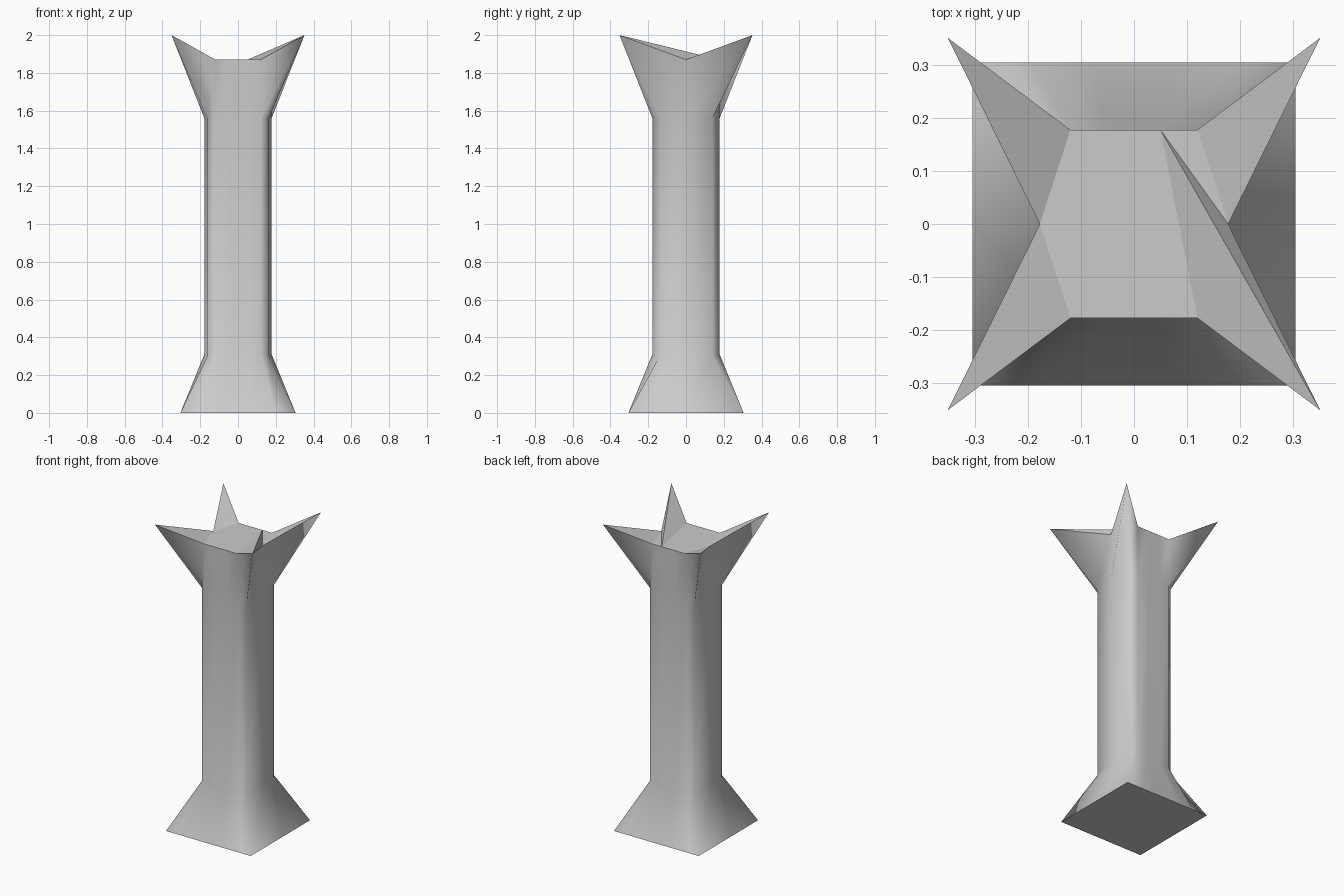
import bpy, bmesh

if "Cube" in bpy.data.objects:
    bpy.data.objects.remove(bpy.data.objects["Cube"])

B, W = 0.305, 0.178   # half widths of the foot and the shaft


def ring(bm, z, corner, corner_z, half, outer, inner):
    """14-point ring: four corners, one mid point per side, four points front and back."""
    cx, cy = corner
    back = [(x, half, z) for x in (outer, inner, -inner, -outer)]
    front = [(-x, -y, h) for x, y, h in back]
    pts = [(cx, -cy, corner_z), (half, 0, z), (cx, cy, corner_z)] + back
    pts += [(-cx, cy, corner_z), (-half, 0, z), (-cx, -cy, corner_z)] + front
    return [bm.verts.new(p) for p in pts]


bm = bmesh.new()
# flared square foot, straight shaft, then four corner horns
rings = [
    ring(bm, 0.0, (B, B), 0.0, B, 0.20, 0.08),
    ring(bm, 0.31, (0.163, 0.14), 0.30, W, 0.12, 0.05),
    ring(bm, 1.56, (0.163, 0.14), 1.56, W, 0.12, 0.05),
    ring(bm, 1.87, (0.352, 0.352), 2.0, W, 0.12, 0.05),
]
for low, high in zip(rings, rings[1:]):
    for i in range(14):
        j = (i + 1) % 14
        bm.faces.new((low[i], low[j], high[j], high[i])).smooth = True

# flat underside
bm.faces.new(rings[0][::-1])

# top floor, with a horn facet in each corner and a ridge from the front right horn
top = rings[-1]
for ids in ((0, 4, 13), (1, 2, 3), (1, 3, 4), (0, 1, 4), (6, 7, 8),
            (8, 9, 10), (4, 5, 6, 8, 10, 11, 12, 13)):
    bm.faces.new([top[i] for i in ids])

mesh = bpy.data.meshes.new("horned_pillar")
bm.to_mesh(mesh)
bm.free()
pillar = bpy.data.objects.new("horned_pillar", mesh)
bpy.context.collection.objects.link(pillar)
